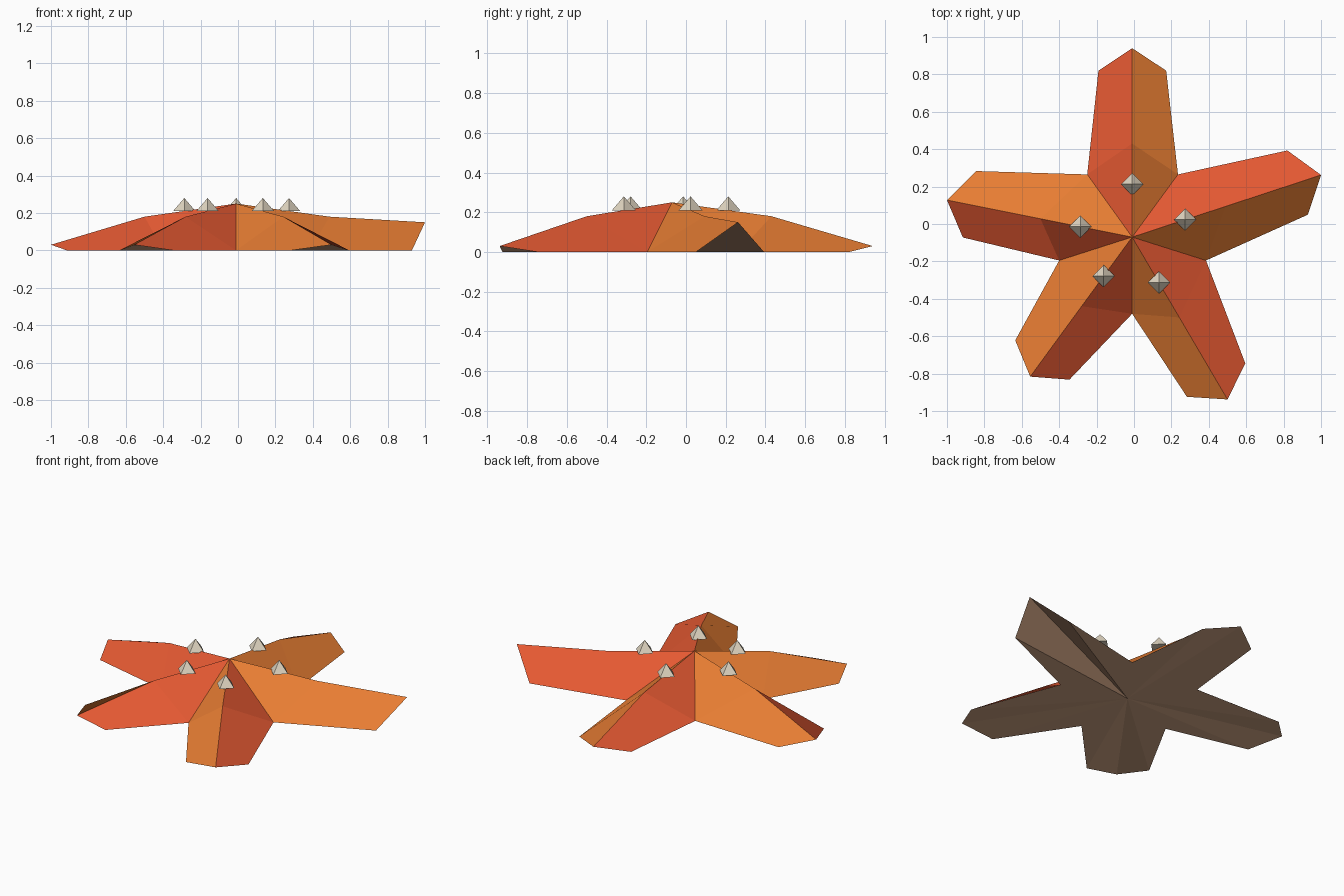
import bpy
import bmesh
from mathutils import Vector

cube = bpy.data.objects.get("Cube")
if cube:
    bpy.data.objects.remove(cube, do_unlink=True)


def material(name, r, g, b):
    mat = bpy.data.materials.new(name)
    mat.use_nodes = True
    mat.diffuse_color = (r, g, b, 1)
    mat.node_tree.nodes["Principled BSDF"].inputs["Base Color"].default_value = (r, g, b, 1)
    return mat


ORANGE = material("orange skin", 0.80, 0.205, 0.033)
RED = material("red skin", 0.78, 0.10, 0.032)
TAN = material("tan underside", 0.64, 0.38, 0.235)
BONE = material("pale spike", 0.76, 0.68, 0.54)


def finish(bm, name, mats):
    mesh = bpy.data.meshes.new(name)
    bm.to_mesh(mesh)
    bm.free()
    for mat in mats:
        mesh.materials.append(mat)
    obj = bpy.data.objects.new(name, mesh)
    bpy.context.scene.collection.objects.link(obj)
    return obj


PEAK = Vector((-0.01, -0.07, 0.25))
RIDGE_HEIGHT = 0.18

# Arms counterclockwise: valley before the arm, first corner, tip, second corner
ARMS = {
    "left": ((0.385, -0.195), (0.93, 0.05), (1.0, 0.262, 0.15), (0.82, 0.393)),
    "back": ((0.235, 0.265), (0.172, 0.82), (-0.01, 0.94, 0.03), (-0.19, 0.82)),
    "right": ((-0.25, 0.265), (-0.845, 0.283), (-1.0, 0.128, 0.03), (-0.915, -0.072)),
    "front_right": ((-0.40, -0.195), (-0.635, -0.622), (-0.555, -0.816, 0.03), (-0.345, -0.832)),
    "front_left": ((-0.01, -0.48), (0.283, -0.924), (0.50, -0.938, 0.03), (0.595, -0.745)),
}


def along_arm(tip, t, z):
    point = PEAK.lerp(Vector(tip), t)
    point.z = z
    return point


# Star body: two-toned ridged arms over a fanned underside
bm = bmesh.new()
peak = bm.verts.new(PEAK)
base = bm.verts.new((PEAK.x, PEAK.y, 0))
arms = list(ARMS.values())
valleys = [bm.verts.new((*arm[0], 0)) for arm in arms]


def face(index, *verts):
    bm.faces.new(verts).material_index = index


for i, (_, first, tip, second) in enumerate(arms):
    before, after = valleys[i], valleys[(i + 1) % len(valleys)]
    a = bm.verts.new((*first, 0))
    t = bm.verts.new(tip)
    b = bm.verts.new((*second, 0))
    ridge = bm.verts.new(along_arm(tip, 0.495, RIDGE_HEIGHT))
    face(0, peak, before, ridge)
    face(0, ridge, before, a, t)
    face(1, peak, ridge, after)
    face(1, ridge, t, b, after)
    rim = (before, a, t, b, after)
    for p, q in zip(rim, rim[1:]):
        face(2, base, q, p)
finish(bm, "star_body", (ORANGE, RED, TAN))

# One four-sided spike on each arm ridge
for name, arm in ARMS.items():
    bm = bmesh.new()
    bmesh.ops.create_cone(bm, cap_ends=True, segments=4, radius1=0.06, radius2=0, depth=0.07)
    bmesh.ops.remove_doubles(bm, verts=bm.verts, dist=0.0001)
    spike = finish(bm, name + "_spike", (BONE,))
    spike.location = along_arm(arm[2], 0.28, 0.245)
